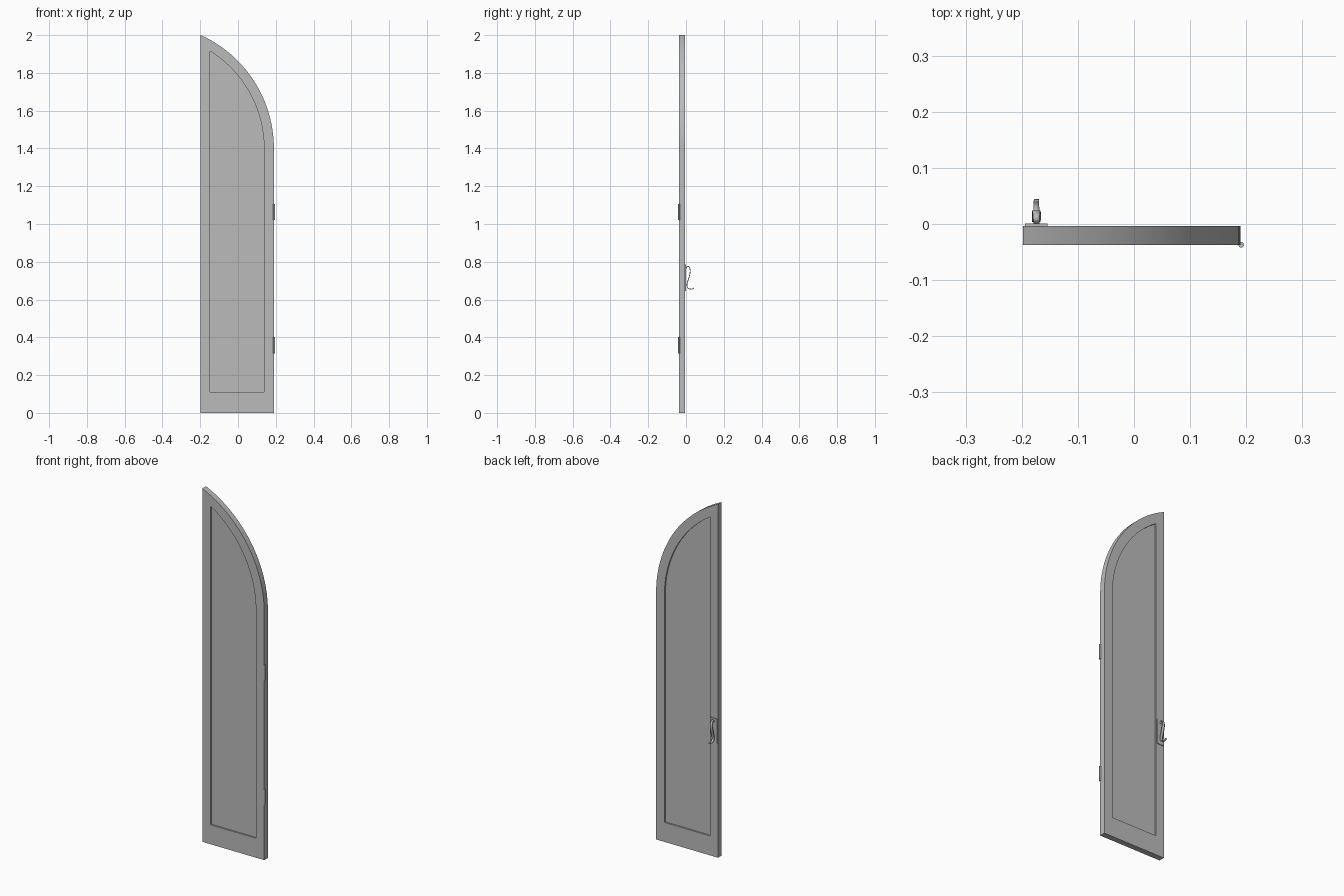
import bpy, bmesh, math
from mathutils import Vector

cube = bpy.data.objects.get("Cube")
if cube:
    bpy.data.objects.remove(cube, do_unlink=True)

grey = bpy.data.materials.new("plain grey")
grey.use_nodes = True
grey.diffuse_color = (0.5, 0.5, 0.5, 1)
grey.node_tree.nodes["Principled BSDF"].inputs["Base Color"].default_value = (0.5, 0.5, 0.5, 1)

FRONT, BACK = -0.037, -0.004
RECESS = 0.009
ARC_X, ARC_Z, SEGS = -0.469, 1.4, 24


def finish(name, bm, angle=30):
    bmesh.ops.recalc_face_normals(bm, faces=bm.faces)
    mesh = bpy.data.meshes.new(name)
    bm.to_mesh(mesh)
    bm.free()
    mesh.materials.append(grey)
    ob = bpy.data.objects.new(name, mesh)
    bpy.context.collection.objects.link(ob)
    bpy.ops.object.select_all(action='DESELECT')
    ob.select_set(True)
    bpy.context.view_layer.objects.active = ob
    bpy.ops.object.shade_smooth_by_angle(angle=math.radians(angle))
    return ob


def half_arch(left, bottom, radius):
    """Outline with a straight meeting edge and a curved shoulder."""
    end = math.acos((left - ARC_X) / radius)
    arc = [(ARC_X + radius * math.cos(end * i / SEGS),
            ARC_Z + radius * math.sin(end * i / SEGS)) for i in range(SEGS + 1)]
    return [(left, bottom), (ARC_X + radius, bottom)] + arc


def ring(bm, outline, y):
    return [bm.verts.new((x, y, z)) for x, z in outline]


def bridge(bm, a, b):
    n = len(a)
    for i in range(n):
        j = (i + 1) % n
        bm.faces.new((a[i], a[j], b[j], b[i]))


# Door leaf: frame with a sunken panel on both sides
outer = half_arch(-0.198, 0, 0.659)
inner = half_arch(-0.147, 0.11, 0.607)
bm = bmesh.new()
loops = [ring(bm, inner, FRONT + RECESS), ring(bm, inner, FRONT),
         ring(bm, outer, FRONT), ring(bm, outer, BACK),
         ring(bm, inner, BACK), ring(bm, inner, BACK - RECESS)]
for a, b in zip(loops, loops[1:]):
    bridge(bm, a, b)
bm.faces.new(loops[0])
bm.faces.new(loops[-1])
finish("door_leaf", bm)

# Hinge barrels
for name, z in (("lower_hinge", 0.358), ("upper_hinge", 1.063)):
    bm = bmesh.new()
    bmesh.ops.create_cone(bm, cap_ends=True, segments=16, radius1=0.005,
                          radius2=0.005, depth=0.085)
    bmesh.ops.translate(bm, verts=bm.verts, vec=(0.191, -0.037, z))
    finish(name, bm)

# Handle backplate
bm = bmesh.new()
bmesh.ops.create_cube(bm, size=1)
bmesh.ops.scale(bm, verts=bm.verts, vec=(0.04, 0.005, 0.14))
bmesh.ops.translate(bm, verts=bm.verts, vec=(-0.174, -0.002, 0.715))
finish("handle_plate", bm)

# Curled handle: a tapered ribbon swept along a smooth S path (y, z, width)
path = [Vector(p) for p in (
    (0.0, 0.765, 0.010), (0.008, 0.777, 0.011), (0.019, 0.768, 0.013),
    (0.022, 0.746, 0.015), (0.015, 0.714, 0.016), (0.006, 0.684, 0.015),
    (0.008, 0.664, 0.013), (0.020, 0.656, 0.011), (0.034, 0.656, 0.010),
    (0.043, 0.662, 0.009))]
samples = []
for i in range(len(path) - 1):
    p0, p1, p2 = path[max(i - 1, 0)], path[i], path[i + 1]
    p3 = path[min(i + 2, len(path) - 1)]
    for k in range(4):
        t = k / 4
        samples.append(0.5 * (2 * p1 + (p2 - p0) * t
                              + (2 * p0 - 5 * p1 + 4 * p2 - p3) * t ** 2
                              + (3 * p1 - p0 - 3 * p2 + p3) * t ** 3))
samples.append(path[-1])
bm = bmesh.new()
rows = [[bm.verts.new((-0.174 + s * p.z / 2, p.x, p.y)) for s in (-1, 1)] for p in samples]
for a, b in zip(rows, rows[1:]):
    bm.faces.new((a[0], a[1], b[1], b[0]))
handle = finish("handle", bm, 40)
solid = handle.modifiers.new("thickness", 'SOLIDIFY')
solid.thickness = 0.004
solid.offset = 0
